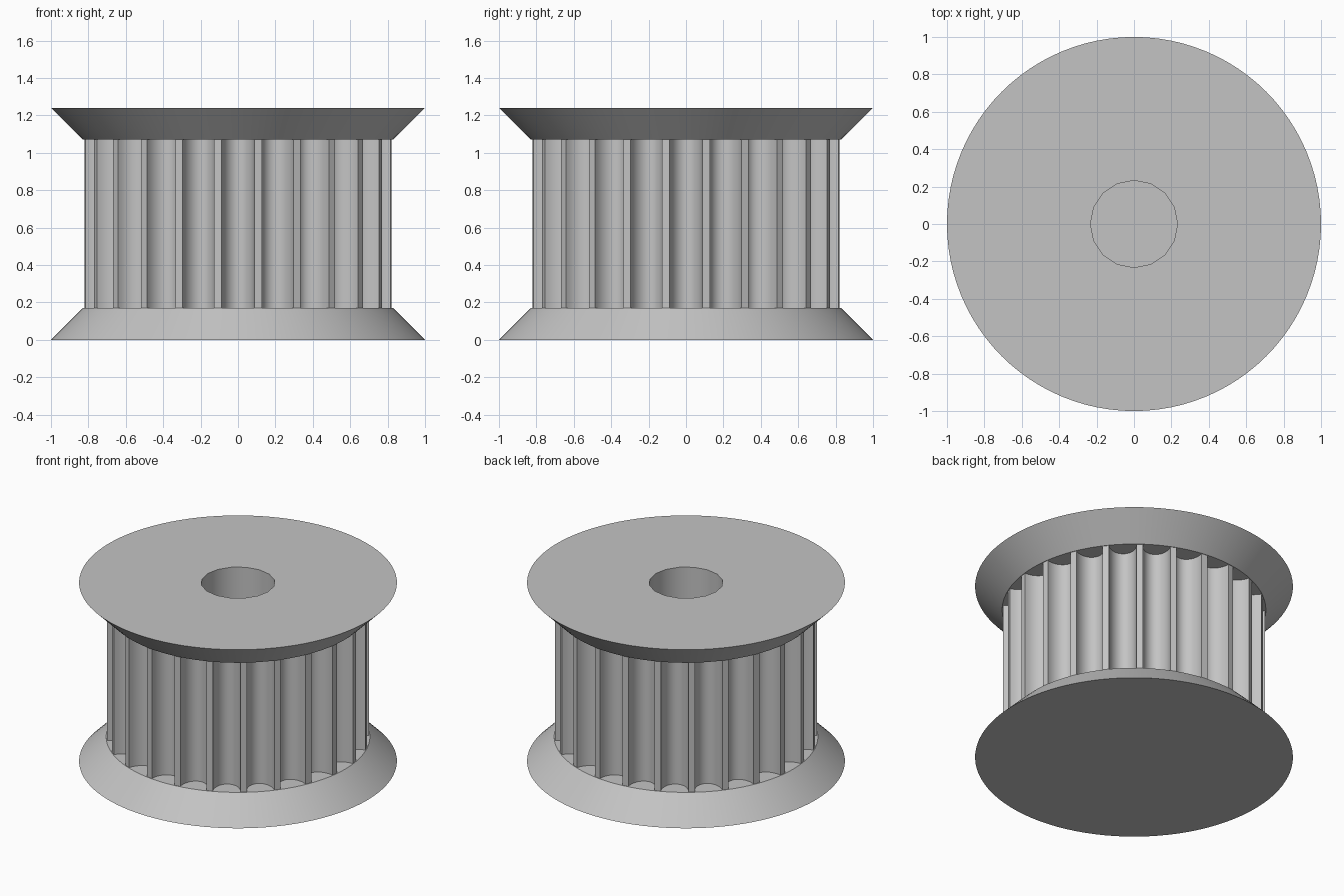
import bpy
import bmesh
from math import sin, cos, pi, radians

cube = bpy.data.objects.get("Cube")
if cube:
    bpy.data.objects.remove(cube, do_unlink=True)

HEIGHT = 1.24
FLANGE = 0.17       # height of each flange
RIM = 1.0
CORE = 0.826        # radius at the tooth tips
TEETH = 24
GROOVE_HALF = 0.087
GROOVE_DEPTH = 0.118
BORE = 0.233
STEPS = 14          # facets per groove

grey = bpy.data.materials.new("grey metal")
grey.use_nodes = True
grey.diffuse_color = (0.55, 0.55, 0.55, 1)
grey.node_tree.nodes["Principled BSDF"].inputs["Base Color"].default_value = (0.55, 0.55, 0.55, 1)


def make_object(name, bm):
    mesh = bpy.data.meshes.new(name)
    bmesh.ops.recalc_face_normals(bm, faces=bm.faces)
    bm.to_mesh(mesh)
    bm.free()
    mesh.materials.append(grey)
    obj = bpy.data.objects.new(name, mesh)
    bpy.context.collection.objects.link(obj)
    return obj


def cone(name, r_low, r_high, z_low, z_high, sides):
    bm = bmesh.new()
    bmesh.ops.create_cone(bm, cap_ends=True, segments=sides, radius1=r_low,
                          radius2=r_high, depth=z_high - z_low)
    bmesh.ops.translate(bm, verts=bm.verts, vec=(0, 0, (z_low + z_high) / 2))
    return make_object(name, bm)


def activate(obj):
    bpy.ops.object.select_all(action="DESELECT")
    obj.select_set(True)
    bpy.context.view_layer.objects.active = obj


# Flanges flaring out at 45 degrees
neck = RIM - FLANGE
bottom_flange = cone("bottom_flange", RIM, neck, 0, FLANGE, 96)
top_flange = cone("top_flange", neck, RIM, HEIGHT - FLANGE, HEIGHT, 96)

# Toothed core: rounded grooves separated by narrow flat lands
bm = bmesh.new()
outline = []
mouth = (CORE ** 2 - GROOVE_HALF ** 2) ** 0.5
for i in range(TEETH):
    a = 2 * pi * i / TEETH
    for j in range(STEPS + 1):
        t = pi * j / STEPS
        across = -GROOVE_HALF * cos(t)
        out = mouth - (GROOVE_DEPTH - CORE + mouth) * sin(t)
        outline.append(bm.verts.new((out * cos(a) - across * sin(a),
                                     out * sin(a) + across * cos(a), FLANGE)))
base = bm.faces.new(outline)
grown = bmesh.ops.extrude_face_region(bm, geom=[base], use_keep_orig=True)["geom"]
bmesh.ops.translate(bm, verts=[v for v in grown if isinstance(v, bmesh.types.BMVert)],
                    vec=(0, 0, HEIGHT - 2 * FLANGE))
toothed_core = make_object("toothed_core", bm)

# Blind bore through the top flange and core
cutter = cone("bore_cutter", BORE, BORE, FLANGE / 2, HEIGHT + FLANGE, 16)
cutter.hide_render = True
for obj in (top_flange, toothed_core):
    activate(obj)
    mod = obj.modifiers.new("bore", "BOOLEAN")
    mod.operation = "DIFFERENCE"
    mod.solver = "EXACT"
    mod.object = cutter
    bpy.ops.object.modifier_apply(modifier=mod.name)
bpy.data.objects.remove(cutter, do_unlink=True)

# Smooth curved walls, keep crisp edges
for obj in (bottom_flange, top_flange, toothed_core):
    activate(obj)
    bpy.ops.object.shade_smooth_by_angle(angle=radians(30))
